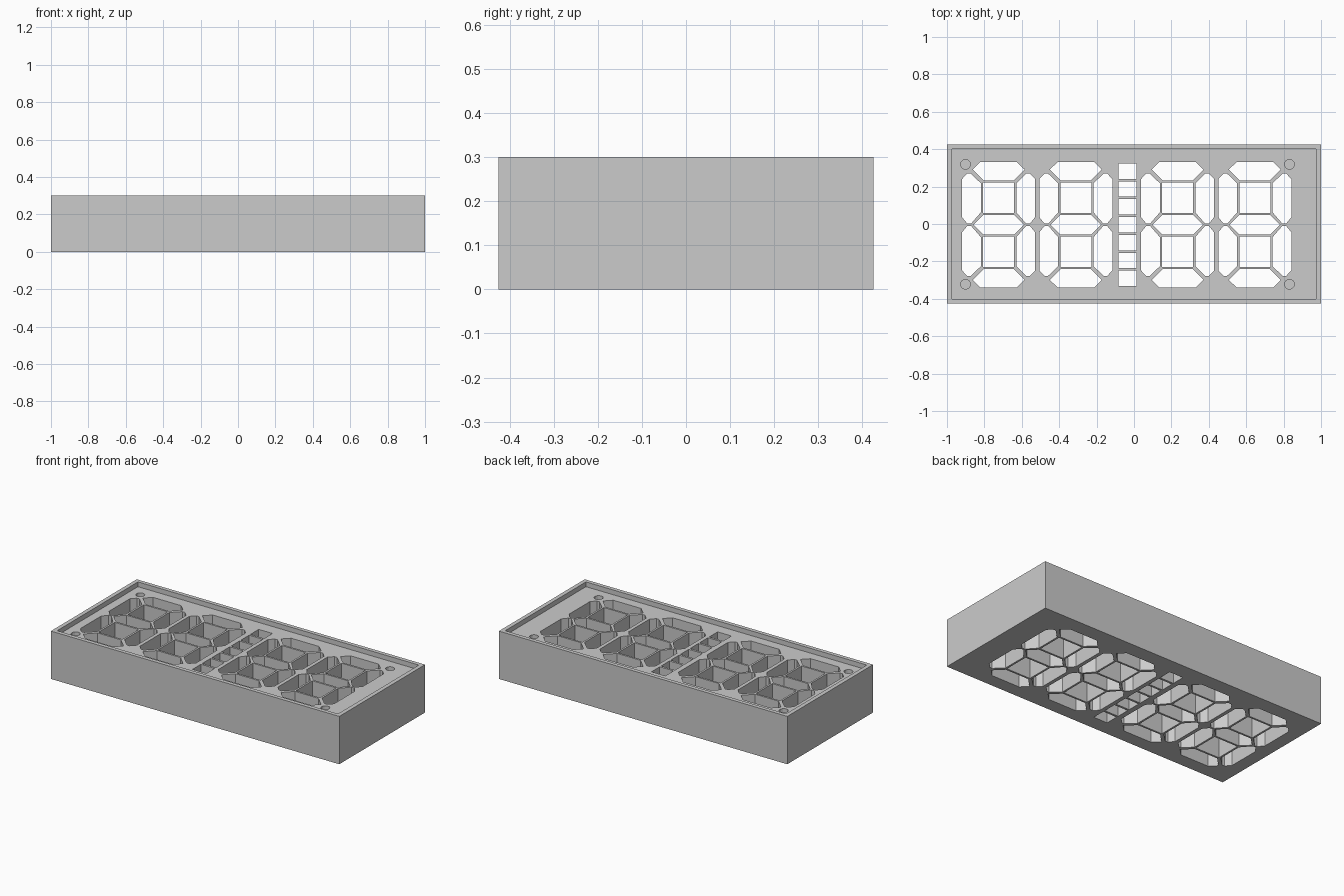
import bpy, bmesh, math

cube = bpy.data.objects.get("Cube")
if cube:
    bpy.data.objects.remove(cube, do_unlink=True)

HEIGHT = 0.3
FLOOR = 0.27       # level of the sunken face
MID_Y = -0.004     # centre line of the digits

grey = bpy.data.materials.new("grey plastic")
grey.use_nodes = True
colour = (0.6, 0.6, 0.6, 1)
grey.diffuse_color = colour
grey.node_tree.nodes["Principled BSDF"].inputs["Base Color"].default_value = colour


def prism(bm, outline, z0, z1):
    """Extrude a closed xy outline between two heights."""
    face = bm.faces.new([bm.verts.new((x, y, z0)) for x, y in outline])
    up = bmesh.ops.extrude_face_region(bm, geom=[face])["geom"]
    verts = [v for v in up if isinstance(v, bmesh.types.BMVert)]
    bmesh.ops.translate(bm, verts=verts, vec=(0, 0, z1 - z0))


def rect(x0, x1, y0, y1):
    return [(x0, y0), (x1, y0), (x1, y1), (x0, y1)]


def make_object(name, bm):
    bmesh.ops.recalc_face_normals(bm, faces=bm.faces)
    mesh = bpy.data.meshes.new(name)
    bm.to_mesh(mesh)
    bm.free()
    mesh.materials.append(grey)
    obj = bpy.data.objects.new(name, mesh)
    bpy.context.collection.objects.link(obj)
    return obj


# Solid block
bm = bmesh.new()
prism(bm, rect(-1, 1, -0.425, 0.425), 0, HEIGHT)
housing = make_object("display_housing", bm)

# Shallow recess leaving a thin rim
bm = bmesh.new()
prism(bm, rect(-0.974, 0.974, -0.4, 0.4), FLOOR, HEIGHT + 0.1)
recess = make_object("recess_cutter", bm)

# Segment outlines around a digit centre
end_bar = [(-0.097, 0.336), (-0.139, 0.295), (-0.081, 0.237),
           (0.081, 0.237), (0.139, 0.295), (0.097, 0.336)]
side_bar = [(-0.195, 0.245), (-0.167, 0.274), (-0.149, 0.274), (-0.095, 0.222),
            (-0.095, 0.066), (-0.147, 0.006), (-0.167, 0.006), (-0.195, 0.04)]
middle_bar = [(-0.135, 0), (-0.083, 0.052), (0.083, 0.052),
              (0.135, 0), (0.083, -0.052), (-0.083, -0.052)]
window = rect(-0.083, 0.083, 0.064, 0.225)

bm = bmesh.new()


def cut_through(outline, cx=0, sx=1, sy=1):
    prism(bm, [(cx + sx * x, MID_Y + sy * y) for x, y in outline], -0.1, HEIGHT + 0.1)


# Four digits, each mirrored about its own centre
for cx in (-0.724, -0.311, 0.233, 0.646):
    cut_through(middle_bar, cx)
    for sy in (1, -1):
        cut_through(end_bar, cx, 1, sy)
        cut_through(window, cx, 1, sy)
        for sx in (1, -1):
            cut_through(side_bar, cx, sx, sy)

# Centre column of seven small windows
for i in range(-3, 4):
    y = i * 0.0955
    cut_through(rect(-0.083, 0.013, y - 0.041, y + 0.041))

# Blind corner holes
for x in (-0.901, 0.831):
    for y in (-0.322, 0.319):
        ring = [(x + 0.026 * math.cos(math.tau * k / 16),
                 y + 0.026 * math.sin(math.tau * k / 16)) for k in range(16)]
        prism(bm, ring, FLOOR - 0.15, HEIGHT + 0.1)
openings = make_object("opening_cutter", bm)

# Cut the housing and bake the result
for cutter in (recess, openings):
    mod = housing.modifiers.new(cutter.name, "BOOLEAN")
    mod.operation = "DIFFERENCE"
    mod.solver = "EXACT"
    mod.object = cutter
    cutter.hide_render = True
graph = bpy.context.evaluated_depsgraph_get()
housing.data = bpy.data.meshes.new_from_object(housing.evaluated_get(graph))
housing.modifiers.clear()
for cutter in (recess, openings):
    bpy.data.objects.remove(cutter, do_unlink=True)
